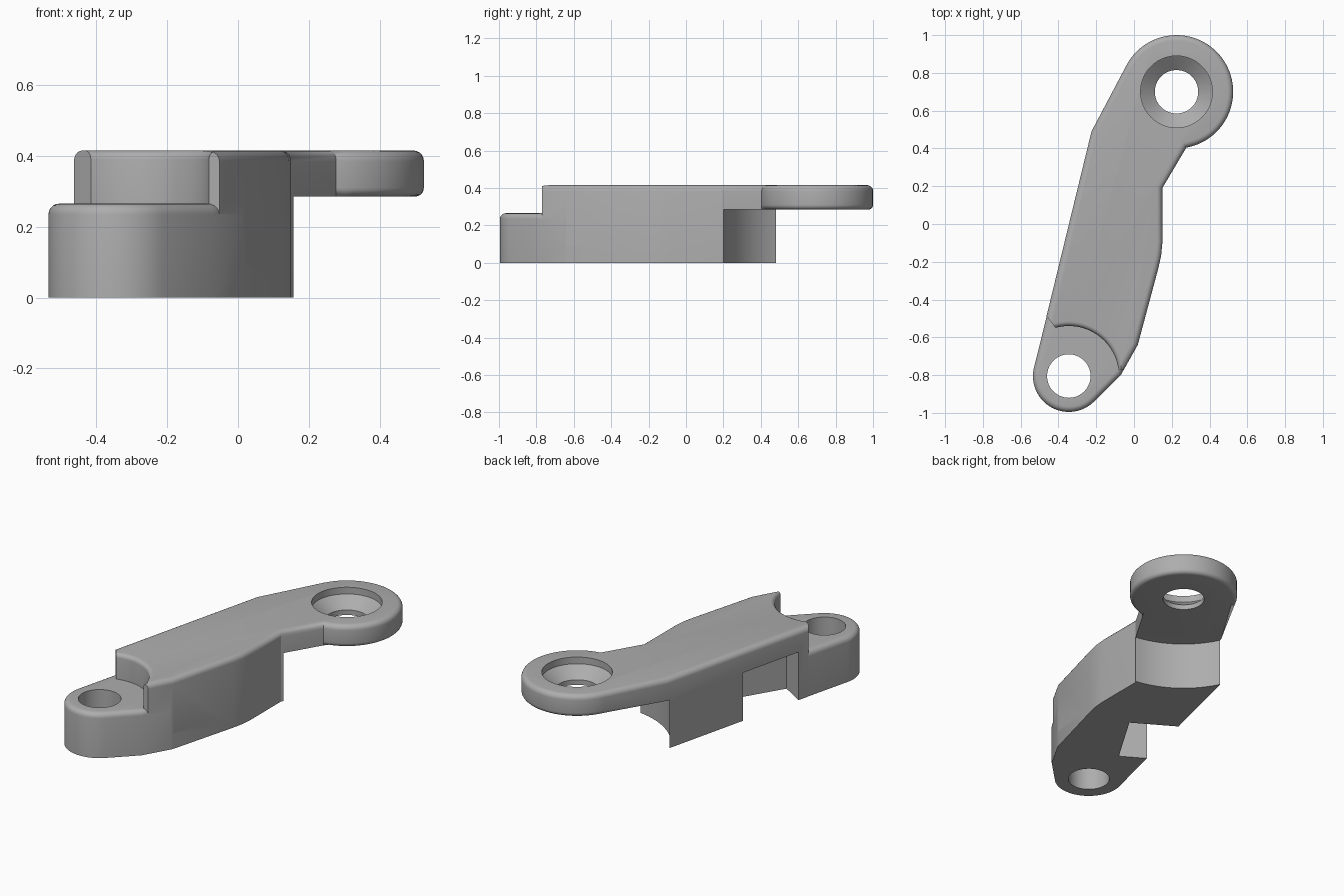
import bpy, bmesh, math
from mathutils import Matrix, Vector

cube = bpy.data.objects.get("Cube")
if cube:
    bpy.data.objects.remove(cube)

TOP, SHELF, UNDER, ROUND = 0.415, 0.265, 0.285, 0.03
EYE, BOSS = Vector((0.225, 0.70)), Vector((-0.345, -0.805))

grey = bpy.data.materials.new("satin grey")
grey.use_nodes = True
grey.diffuse_color = (0.42, 0.42, 0.42, 1)
grey.node_tree.nodes["Principled BSDF"].inputs["Base Color"].default_value = grey.diffuse_color


def arc(centre, radius, start, end, steps):
    angles = [math.radians(start + (end - start) * i / steps) for i in range(steps + 1)]
    return [(centre[0] + radius * math.cos(a), centre[1] + radius * math.sin(a)) for a in angles]


def make(name, bm):
    bmesh.ops.recalc_face_normals(bm, faces=bm.faces)
    mesh = bpy.data.meshes.new(name)
    bm.to_mesh(mesh)
    bm.free()
    mesh.materials.append(grey)
    obj = bpy.data.objects.new(name, mesh)
    bpy.context.collection.objects.link(obj)
    return obj


def bevel_edges(bm, rule, width):
    edges = [e for e in bm.edges if all(rule(v.co) for v in e.verts)]
    bmesh.ops.bevel(bm, geom=edges, offset=width, segments=5, profile=0.5,
                    affect='EDGES', clamp_overlap=False)


def prism(name, outline, low, high, rounded=0, matrix=None):
    bm = bmesh.new()
    base = bm.faces.new([bm.verts.new((x, y, low)) for x, y in outline])
    top = bmesh.ops.extrude_face_region(bm, geom=[base], use_keep_orig=True)
    verts = [v for v in top["geom"] if isinstance(v, bmesh.types.BMVert)]
    bmesh.ops.translate(bm, verts=verts, vec=(0, 0, high - low))
    bmesh.ops.recalc_face_normals(bm, faces=bm.faces)
    if rounded:
        bevel_edges(bm, lambda co: abs(co.z - high) < 1e-4, rounded)
    if matrix:
        bm.transform(matrix)
    return make(name, bm)


def turned(name, centre, profile, sides=64):
    # Solid of revolution from (radius, height) points
    bm = bmesh.new()
    rings = [[bm.verts.new((x, y, z)) for x, y in arc(centre, r, 0, 360 - 360 / sides, sides - 1)]
             for r, z in profile]
    bm.faces.new(rings[0])
    bm.faces.new(rings[-1])
    for a, b in zip(rings, rings[1:]):
        for i in range(sides):
            j = (i + 1) % sides
            bm.faces.new((a[i], a[j], b[j], b[i]))
    return make(name, bm)


def combine(target, tool, operation='DIFFERENCE'):
    mod = target.modifiers.new(tool.name, 'BOOLEAN')
    mod.operation, mod.solver, mod.object = operation, 'EXACT', tool
    bpy.context.view_layer.objects.active = target
    bpy.ops.object.modifier_apply(modifier=mod.name)
    bpy.data.objects.remove(tool)


# Lever: full outline with a rounded top rim
nose = arc(BOSS, 0.19, 166, 315, 24)
flank = [(-0.07, -0.80), (0.02, -0.64), (0.13, -0.23), (0.144, -0.165), (0.15, -0.1), (0.15, 0.19)]
lever = prism("lever_arm", nose + flank + arc(EYE, 0.30, -80, 154, 48) + [(-0.225, 0.49)],
              0, TOP, ROUND)

# Space under the eye, then round the eye's lower rim
combine(lever, turned("under_eye_cutter", EYE, [(0.503, -0.1), (0.503, UNDER)], 96))
bm = bmesh.new()
bm.from_mesh(lever.data)
bevel_edges(bm, lambda co: abs(co.z - UNDER) < 1e-3
            and abs((co.xy - EYE).length - 0.30) < 2e-3, 0.025)
bm.to_mesh(lever.data)
bm.free()

# Round recess with a flared lip, and its two short end cuts
lip = [(0.29 - 0.025 * math.cos(a), TOP - 0.025 + 0.025 * math.sin(a))
       for a in (math.radians(18 * i) for i in range(6))]
combine(lever, turned("recess_cutter", BOSS, [(0.265, -0.1)] + lip + [(0.29, 0.5)], 96))
for outline in ([(-0.415, -0.55), (-0.465, -0.485), (-0.65, -0.5), (-0.5, -0.75)],
                [(-0.082, -0.77), (-0.2, -0.85), (-0.05, -0.95), (-0.03, -0.768)]):
    combine(lever, prism("recess_end_cutter", outline, -0.1, 0.5))

# Low boss at the front
boss = prism("front_boss", nose + flank[:1] + [(0.015, -0.649), (-0.1, -0.48), (-0.4525, -0.45)],
             0, SHELF, ROUND)
combine(lever, boss, 'UNION')

# Diagonal arched channel through the underside, with a taller pocket on one side
across = Vector((0.515, 0.857, 0)).normalized()
along = Vector((across.y, -across.x, 0))
frame = Matrix((across, (0, 0, 1), along)).transposed().to_4x4()
frame.translation = (-0.40, -0.225, 0)
arch = [(-0.19, -0.1)] + arc((-0.09, 0), 0.1, 180, 90, 10) + arc((0.09, 0), 0.1, 90, 0, 10) + [(0.19, -0.1)]
pocket = [(-0.19, -0.1), (-0.19, UNDER), (0.19, UNDER), (0.19, -0.1)]
combine(lever, prism("channel_cutter", arch, 0, 0.9, matrix=frame))
combine(lever, prism("pocket_cutter", pocket, -0.4, 0.22, matrix=frame))

# Bolt holes: plain in the boss, countersunk in the eye
combine(lever, turned("boss_hole_cutter", BOSS, [(0.115, -0.1), (0.115, 0.5)]))
combine(lever, turned("eye_hole_cutter", EYE, [(0.115, 0.1), (0.115, 0.315), (0.19, 0.375), (0.19, 0.5)]))

bpy.ops.object.select_all(action='DESELECT')
lever.select_set(True)
bpy.context.view_layer.objects.active = lever
bpy.ops.object.shade_smooth_by_angle(angle=math.radians(30))
